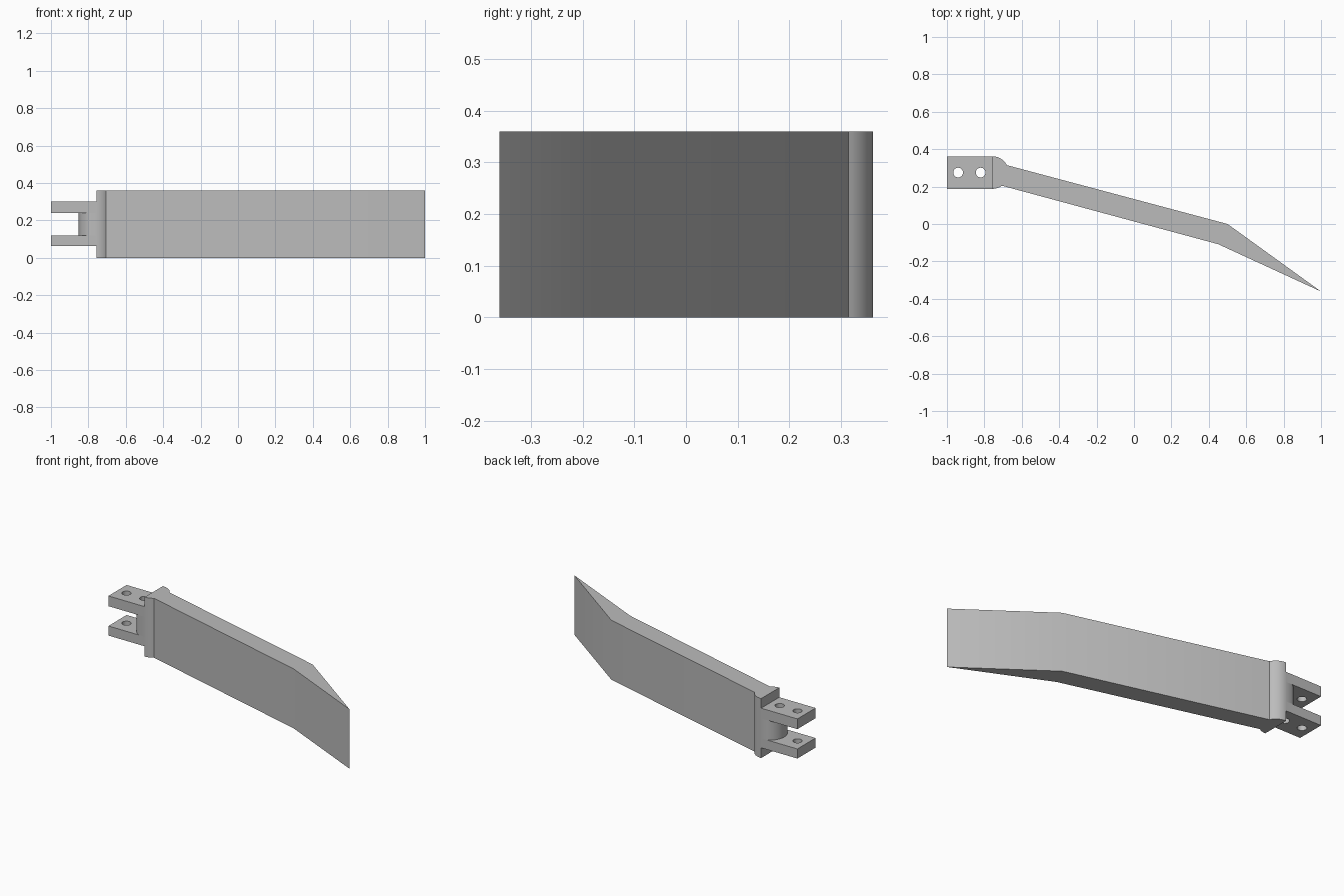
import bpy, bmesh
from math import cos, sin, radians, pi, atan2

cube = bpy.data.objects.get("Cube")
if cube:
    bpy.data.objects.remove(cube)

GREY = (0.5, 0.5, 0.5, 1)
steel = bpy.data.materials.new("plain grey")
steel.use_nodes = True
steel.diffuse_color = GREY
steel.node_tree.nodes["Principled BSDF"].inputs["Base Color"].default_value = GREY

# Hinge axis and half width of the fork
HX, HY, HALF = -0.757, 0.275, 0.087
HEIGHT = 0.36


def arc(radius, start, end, steps):
    """Points round the hinge axis, angles in degrees."""
    angles = [radians(start + (end - start) * i / steps) for i in range(steps + 1)]
    return [(HX + radius * cos(a), HY + radius * sin(a)) for a in angles]


def extrude(name, outline, z0, z1):
    """Solid made by raising a flat outline from z0 to z1."""
    bm = bmesh.new()
    face = bm.faces.new([bm.verts.new((x, y, z0)) for x, y in outline])
    raised = bmesh.ops.extrude_face_region(bm, geom=[face])["geom"]
    bmesh.ops.translate(bm, vec=(0, 0, z1 - z0),
                        verts=[v for v in raised if isinstance(v, bmesh.types.BMVert)])
    bmesh.ops.recalc_face_normals(bm, faces=bm.faces)
    mesh = bpy.data.meshes.new(name)
    bm.to_mesh(mesh)
    bm.free()
    obj = bpy.data.objects.new(name, mesh)
    bpy.context.collection.objects.link(obj)
    mesh.materials.append(steel)
    return obj


# Bent blade: rounded root, straight body, tapering tip
body = [(0.45, -0.108), (1.0, -0.361), (0.5, 0.0)]
blade = extrude("blade", arc(HALF, -90, -54, 6) + body + arc(HALF, 27, 90, 12), 0, HEIGHT)

# Fork prongs
fork = [(-1.0, HY - HALF), (HX, HY - HALF), (HX, HY + HALF), (-1.0, HY + HALF)]
lower_prong = extrude("lower_prong", fork, 0.062, 0.12)
upper_prong = extrude("upper_prong", fork, 0.24, 0.302)

# Rounded web joining the prongs
RADIUS = 0.095
spread = 180 / pi * atan2(HALF, (RADIUS ** 2 - HALF ** 2) ** 0.5)
web_outline = arc(RADIUS, 180 - spread, 180 + spread, 24) + fork[1:3]
web = extrude("web", web_outline, 0.12, 0.24)

# Bolt holes through the fork
for i, x in enumerate((-0.94, -0.82)):
    bpy.ops.mesh.primitive_cylinder_add(vertices=32, radius=0.026, depth=1,
                                        location=(x, HY, HEIGHT / 2))
    cutter = bpy.context.object
    cutter.name = f"bolt_hole_cutter_{i + 1}"
    cutter.hide_render = True
    cutter.display_type = 'WIRE'
    cutter.data.materials.append(steel)
    for part in ([lower_prong, upper_prong] + ([web] if i else [])):
        cut = part.modifiers.new("bolt_hole", 'BOOLEAN')
        cut.operation = 'DIFFERENCE'
        cut.solver = 'EXACT'
        cut.object = cutter
    cutter.hide_set(True)

# Smooth rounded faces, keep edges sharp
bpy.ops.object.select_all(action='DESELECT')
for part in (blade, lower_prong, upper_prong, web):
    part.select_set(True)
bpy.context.view_layer.objects.active = blade
bpy.ops.object.shade_smooth_by_angle(angle=radians(30))
